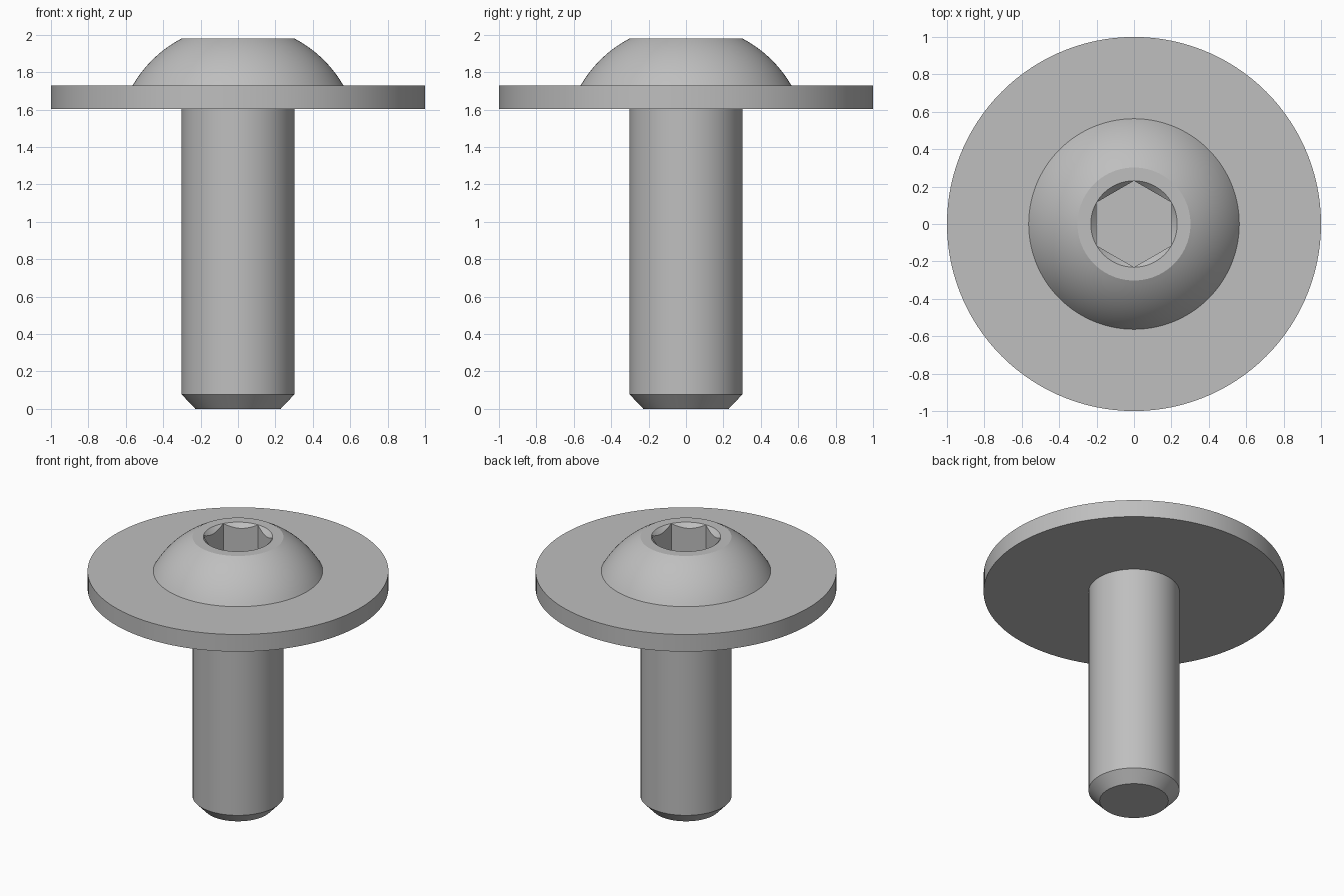
import bpy, bmesh, math

if "Cube" in bpy.data.objects:
    bpy.data.objects.remove(bpy.data.objects["Cube"], do_unlink=True)

SEGMENTS = 120  # multiple of 12, so the socket corners land on vertices
SHANK_R, FLANGE_R, HEAD_R, RIM_R = 0.302, 1.0, 0.563, 0.231
FLANGE_BOTTOM, FLANGE_TOP, TOP = 1.604, 1.73, 1.98
HEX_R, SOCKET_DEPTH = 0.2, 0.25

steel = bpy.data.materials.new("grey steel")
steel.use_nodes = True
colour = (0.52, 0.52, 0.52, 1)
steel.diffuse_color = colour
steel.node_tree.nodes["Principled BSDF"].inputs["Base Color"].default_value = colour


def circle(radius, z):
    """Ring rule for a plain circle."""
    return lambda a: (radius, z)


def hex_radius(a):
    """Distance from the axis to a hexagon with flats facing +x and -x."""
    sixth = math.pi / 3
    return HEX_R / math.cos((a + sixth / 2) % sixth - sixth / 2)


def ring_shell(name, rings, cap_first=False, cap_last=False):
    """Bridge rings around the z axis; each ring gives radius and z by angle."""
    bm = bmesh.new()
    angles = [2 * math.pi * i / SEGMENTS for i in range(SEGMENTS)]
    loops = []
    for ring in rings:
        loop = []
        for a in angles:
            r, z = ring(a)
            loop.append(bm.verts.new((r * math.cos(a), r * math.sin(a), z)))
        loops.append(loop)
    for low, high in zip(loops, loops[1:]):
        for i in range(SEGMENTS):
            j = (i + 1) % SEGMENTS
            bm.faces.new((low[i], low[j], high[j], high[i]))
    if cap_first:
        bm.faces.new(loops[0][::-1])
    if cap_last:
        bm.faces.new(loops[-1])
    bmesh.ops.remove_doubles(bm, verts=bm.verts, dist=0.0002)
    mesh = bpy.data.meshes.new(name)
    bm.to_mesh(mesh)
    bm.free()
    mesh.materials.append(steel)
    obj = bpy.data.objects.new(name, mesh)
    bpy.context.collection.objects.link(obj)
    bpy.ops.object.select_all(action="DESELECT")
    obj.select_set(True)
    bpy.context.view_layer.objects.active = obj
    bpy.ops.object.shade_smooth_by_angle(angle=math.radians(20))
    return obj


# Shank with a chamfered tip
ring_shell("shank", [circle(0.228, 0), circle(SHANK_R, 0.078),
                     circle(SHANK_R, FLANGE_BOTTOM)], cap_first=True)

# Wide flat flange
ring_shell("flange", [circle(SHANK_R, FLANGE_BOTTOM), circle(FLANGE_R, FLANGE_BOTTOM),
                      circle(FLANGE_R, FLANGE_TOP), circle(HEAD_R, FLANGE_TOP)])

# Domed head: a spherical band centred on the axis, then the flat crown
rise = TOP - FLANGE_TOP
centre_z = (TOP + FLANGE_TOP - (HEAD_R**2 - SHANK_R**2) / rise) / 2
dome_r = math.hypot(HEAD_R, FLANGE_TOP - centre_z)
start = math.atan2(FLANGE_TOP - centre_z, HEAD_R)
end = math.atan2(TOP - centre_z, SHANK_R)
STEPS = 14
dome = []
for i in range(STEPS + 1):
    t = start + (end - start) * i / STEPS
    dome.append(circle(dome_r * math.cos(t), centre_z + dome_r * math.sin(t)))
ring_shell("domed_head", dome + [circle(RIM_R, TOP)])

# Hexagonal socket with a conical lead-in
ring_shell("hex_socket", [
    circle(RIM_R, TOP),
    lambda a: (hex_radius(a), TOP - max(0, RIM_R - hex_radius(a))),
    lambda a: (hex_radius(a), TOP - SOCKET_DEPTH)], cap_last=True)
